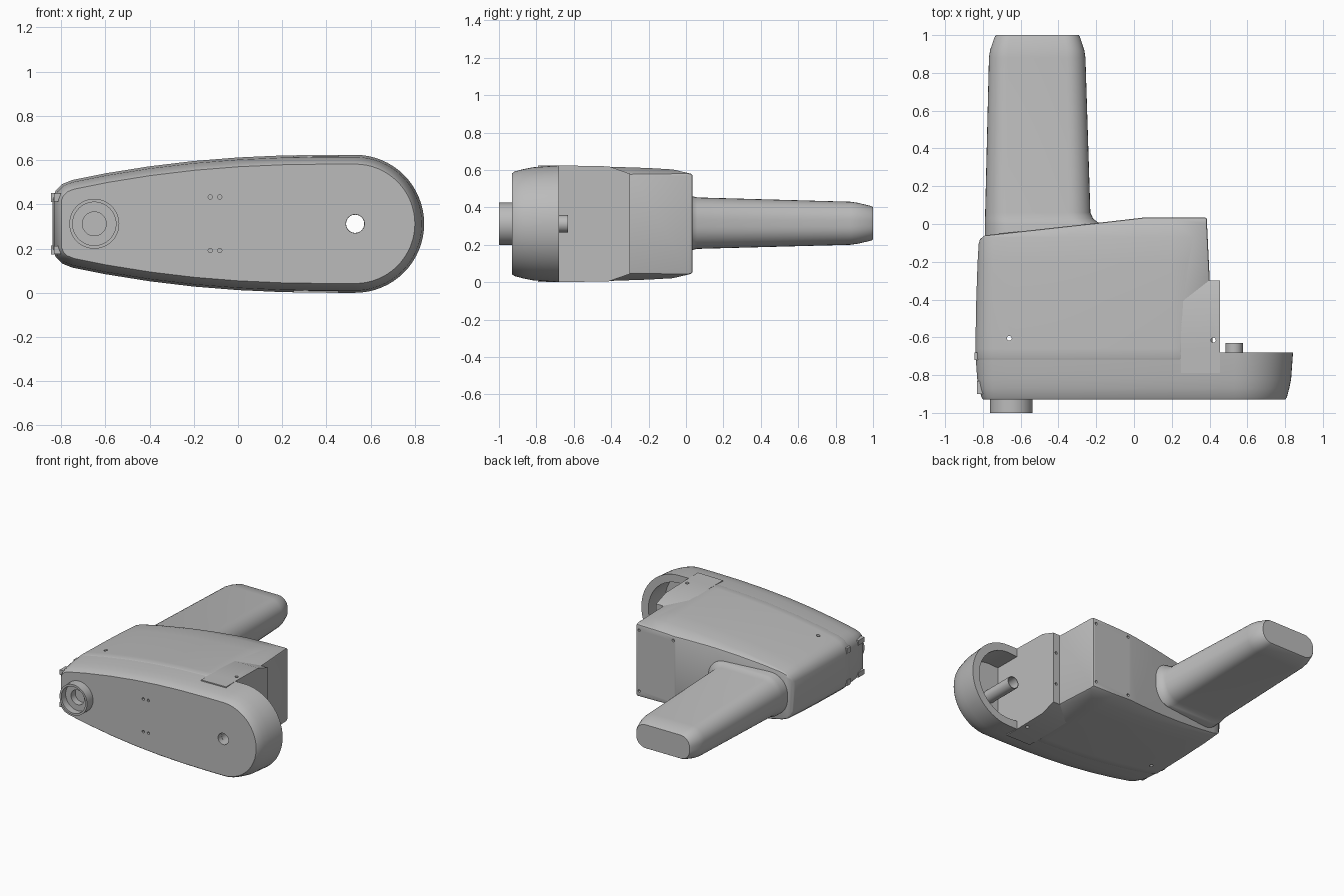
import bpy, bmesh, math
from mathutils import Vector, Matrix

if "Cube" in bpy.data.objects:
    bpy.data.objects.remove(bpy.data.objects["Cube"], do_unlink=True)

MID = 0.312  # height of the horizontal symmetry plane

grey = bpy.data.materials.new("light grey")
grey.use_nodes = True
grey.diffuse_color = (0.5, 0.5, 0.5, 1)
grey.node_tree.nodes["Principled BSDF"].inputs["Base Color"].default_value = (0.5, 0.5, 0.5, 1)


def finish(name, bm):
    bmesh.ops.recalc_face_normals(bm, faces=bm.faces)
    mesh = bpy.data.meshes.new(name)
    bm.to_mesh(mesh)
    bm.free()
    mesh.materials.append(grey)
    obj = bpy.data.objects.new(name, mesh)
    bpy.context.collection.objects.link(obj)
    return obj


def loft(name, rings):
    """Skin a list of equal-length point rings and cap both ends."""
    bm = bmesh.new()
    rows = [[bm.verts.new(p) for p in ring] for ring in rings]
    n = len(rows[0])
    for a, b in zip(rows, rows[1:]):
        for i in range(n):
            j = (i + 1) % n
            bm.faces.new((a[i], a[j], b[j], b[i]))
    bm.faces.new(rows[0])
    bm.faces.new(rows[-1])
    return finish(name, bm)


def rod(name, center, radius, depth, axis="Y", sides=32):
    bm = bmesh.new()
    rot = {"X": Matrix.Rotation(math.pi / 2, 4, "Y"),
           "Y": Matrix.Rotation(math.pi / 2, 4, "X"), "Z": Matrix.Identity(4)}[axis]
    bmesh.ops.create_cone(bm, cap_ends=True, segments=sides, radius1=radius, radius2=radius,
                          depth=depth, matrix=Matrix.Translation(center) @ rot)
    return finish(name, bm)


def box(name, low, high):
    bm = bmesh.new()
    bmesh.ops.create_cube(bm, size=1)
    for v in bm.verts:
        v.co = [l + (c + 0.5) * (h - l) for c, l, h in zip(v.co, low, high)]
    return finish(name, bm)


def apply(obj, mod):
    bpy.context.view_layer.objects.active = obj
    bpy.ops.object.modifier_apply(modifier=mod.name)


def combine(obj, tool, operation="DIFFERENCE"):
    mod = obj.modifiers.new("cut", "BOOLEAN")
    mod.object, mod.operation, mod.solver = tool, operation, "EXACT"
    apply(obj, mod)
    bpy.data.objects.remove(tool, do_unlink=True)


def bevel(obj, width):
    mod = obj.modifiers.new("bevel", "BEVEL")
    mod.width, mod.segments, mod.limit_method = width, 2, "ANGLE"
    mod.angle_limit = math.radians(40)
    apply(obj, mod)


# Teardrop outline: upper half, then mirrored about the middle height
upper = [(-0.84, 0.11), (-0.825, 0.15), (-0.795, 0.18), (-0.75, 0.198), (-0.6, 0.228),
         (-0.4, 0.26), (-0.2, 0.284), (0, 0.3), (0.2, 0.309), (0.4, 0.312)]
for i in range(17):
    a = math.pi / 2 * (1 - i / 16)
    upper.append((0.53 + 0.312 * math.cos(a), 0.312 * math.sin(a)))
outline = [Vector(p) for p in upper + [(x, -z) for x, z in reversed(upper[:-1])]]


def outline_ring(y, inset):
    ring = []
    for i, p in enumerate(outline):
        t = outline[(i + 1) % len(outline)] - outline[i - 1]
        q = p + Vector((t.y, -t.x)).normalized() * inset
        ring.append((q.x, y, MID + q.y))
    return ring


def body_blank(name):
    steps = [(-0.8, 0), (-0.66, 0), (-0.4, 0.005), (-0.2, 0.012), (-0.07, 0.02), (0.05, 0.05)]
    return loft(name, [outline_ring(y, d) for y, d in steps])


# Front cover with hollow round end
cover = loft("front_cover", [outline_ring(y, d) for y, d in
                             [(-0.93, 0.042), (-0.918, 0.033), (-0.87, 0.02), (-0.82, 0.01), (-0.68, 0)]])
arc = [(0.455, -0.25)] + [(0.53 + 0.255 * math.cos(a), 0.255 * math.sin(a))
                          for a in (math.pi * (i / 24 - 0.5) for i in range(25))] + [(0.455, 0.25)]
combine(cover, loft("cavity", [[(x, y, MID + z) for x, z in arc] for y in (-0.88, -0.6)]))
combine(cover, rod("bore", (0.53, -0.9, MID), 0.042, 0.2))
for x in (-0.125, -0.083):
    for s in (-1, 1):
        combine(cover, rod("pin_hole", (x, -0.93, MID + s * 0.121), 0.01, 0.04, sides=12))
combine(cover, rod("socket", (-0.65, -0.93, MID), 0.054, 0.06))

# Hollow boss inside the cover
boss = rod("hollow_boss", (0.53, -0.76, MID), 0.046, 0.26)
combine(boss, rod("bore", (0.53, -0.76, MID), 0.041, 0.4))

# Round collar on the front
collar = rod("front_collar", (-0.65, -0.96, MID), 0.113, 0.08, sides=48)
combine(collar, rod("recess", (-0.65, -0.98, MID), 0.098, 0.06, sides=48))
combine(collar, rod("bore", (-0.65, -0.96, MID), 0.054, 0.2))

# Main housing: tapered outline trimmed by its plan and by sloped right corners
body = body_blank("main_housing")
plan = [(0.42, -0.72), (0.4, -0.28), (0.385, 0.035), (0.06, 0.035), (-0.2, 0.005),
        (-0.79, -0.06), (-0.815, -0.08), (-0.83, -0.13), (-0.9, -0.72)]
combine(body, loft("plan", [[(x, y, z) for x, y in plan] for z in (-0.2, 0.9)]), "INTERSECT")
slope = [(-1, 0.4), (0, 0.376), (0.5, 0.24)]
slope += [(x, -z) for x, z in reversed(slope)]
combine(body, loft("slope", [[(x, y, MID + z) for x, z in slope] for y in (-1, 0.2)]), "INTERSECT")
bevel(body, 0.01)

# Side flange closing the hollow end
flange = body_blank("side_flange")
edge = [(-0.79, 0.33), (-0.42, 0.31), (-0.3, 0.268)]
edge += [(y, -z) for y, z in reversed(edge)]
combine(flange, loft("edge", [[(x, y, MID + z) for y, z in edge] for x in (0.25, 0.455)]), "INTERSECT")

# Screw holes through and around the housing
for part, x, y in ((body, -0.66, -0.605), (flange, 0.42, -0.615)):
    combine(part, rod("screw_hole", (x, y, MID), 0.013, 1, "Z", 12))
for s in (-1, 1):
    for x in (0.36, 0.08):
        combine(body, rod("screw_hole", (x, 0.03, MID + s * 0.225), 0.01, 0.04, sides=12))
    combine(flange, rod("screw_hole", (0.43, -0.3, MID + s * 0.12), 0.01, 0.04, sides=12))


# Rear arm: rounded rectangle sections flaring into the housing
def rounded_ring(y, x0, x1, z0, z1):
    r = 0.43 * (z1 - z0)
    ring = []
    for k, (cx, cz) in enumerate([(x1 - r, z1 - r), (x0 + r, z1 - r), (x0 + r, z0 + r), (x1 - r, z0 + r)]):
        for i in range(9):
            a = math.pi / 2 * (k + i / 8)
            ring.append((cx + r * math.cos(a), y, cz + r * math.sin(a)))
    return ring


arm = loft("rear_arm", [rounded_ring(*s) for s in [
    (-0.12, -0.79, -0.16, 0.15, 0.475), (0.0, -0.79, -0.175, 0.155, 0.47),
    (0.015, -0.79, -0.2, 0.163, 0.465), (0.03, -0.789, -0.217, 0.171, 0.46),
    (0.06, -0.788, -0.231, 0.178, 0.453), (0.88, -0.768, -0.257, 0.2, 0.43),
    (0.92, -0.762, -0.263, 0.206, 0.424), (0.99, -0.738, -0.286, 0.222, 0.407),
    (1.0, -0.73, -0.293, 0.228, 0.401)]])

# Small latches on the narrow end
for s, side in ((1, "upper"), (-1, "lower")):
    z = MID + s * 0.119
    box(side + "_rear_latch", (-0.845, -0.72, z - 0.02), (-0.8, -0.68, z + 0.02))
    box(side + "_front_latch", (-0.832, -0.9, z - 0.018), (-0.79, -0.83, z + 0.018))

# Smooth shading with crisp edges
bpy.ops.object.select_all(action="DESELECT")
for part in (cover, boss, collar, body, flange, arm):
    part.select_set(True)
bpy.context.view_layer.objects.active = body
bpy.ops.object.shade_smooth_by_angle(angle=math.radians(30))
